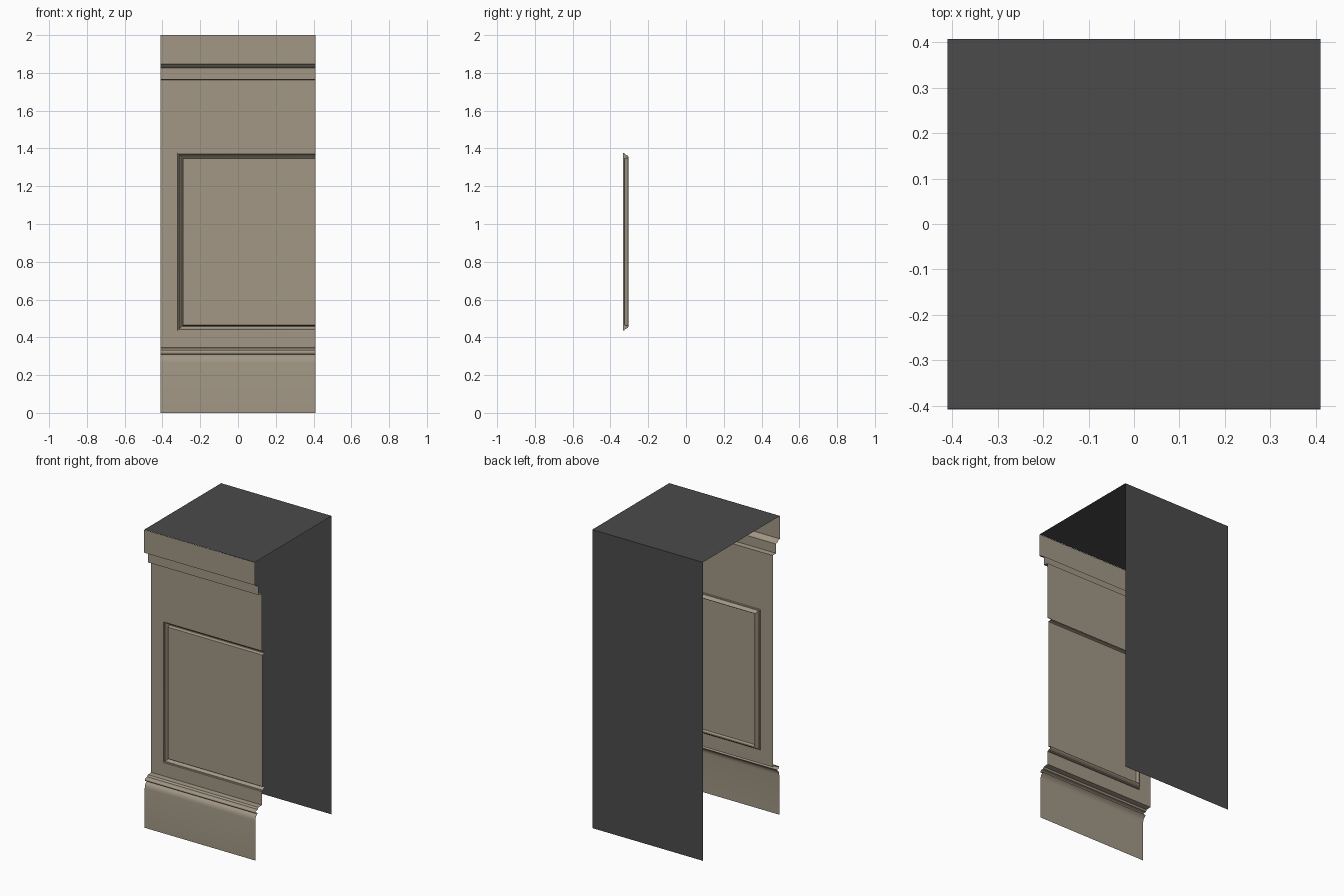
import bpy, math

if "Cube" in bpy.data.objects:
    bpy.data.objects.remove(bpy.data.objects["Cube"])

W, D, H = 0.41, 0.407, 2.0
FACE = -0.333                       # main front plane


def material(name, rgb):
    m = bpy.data.materials.new(name)
    m.diffuse_color = (*rgb, 1)
    m.use_nodes = True
    m.node_tree.nodes["Principled BSDF"].inputs["Base Color"].default_value = m.diffuse_color
    return m


TAN = material("tan_paint", (0.36, 0.31, 0.235))
DARK = material("dark_back", (0.07, 0.07, 0.07))


def make(name, verts, faces, mat, smooth=False):
    me = bpy.data.meshes.new(name)
    me.from_pydata(verts, [], faces)
    me.materials.append(mat)
    ob = bpy.data.objects.new(name, me)
    bpy.context.collection.objects.link(ob)
    if smooth:
        bpy.ops.object.select_all(action='DESELECT')
        ob.select_set(True)
        bpy.context.view_layer.objects.active = ob
        bpy.ops.object.shade_smooth_by_angle(angle=math.radians(35))
    return ob


def skin(name, rows, mat, smooth=True):
    """Join consecutive rows of points with quads."""
    n = len(rows[0])
    faces = [(i*n + j, i*n + j + 1, (i+1)*n + j + 1, (i+1)*n + j)
             for i in range(len(rows) - 1) for j in range(n - 1)]
    return make(name, [p for r in rows for p in r], faces, mat, smooth)


def strip(name, profile):
    """Run a (y, z) profile, listed upward, along x."""
    return skin(name, [[(-W, y, z), (W, y, z)] for y, z in profile], TAN)


def arc(cy, cz, r, a0, a1, n=6):
    return [(cy + r*math.cos(math.radians(a0 + (a1-a0)*i/n)),
             cz + r*math.sin(math.radians(a0 + (a1-a0)*i/n))) for i in range(n + 1)]


# Skirting board: plain face, curved shoulder, bead, slope back to the wall
strip("base_moulding",
      [(-0.402, 0), (-0.402, 0.265), (-0.400, 0.28), (-0.394, 0.293),
       (-0.384, 0.303), (-0.376, 0.309)]
      + [(-0.390, 0.310)] + arc(-0.390, 0.320, 0.010, 250, 90)
      + [(-0.376, 0.332), (-0.368, 0.343), (FACE, 0.345)])

# Cornice: lower fascia, small cove, tall top fascia
strip("top_moulding",
      [(FACE, 1.763), (-0.367, 1.765), (-0.367, 1.827), (-0.374, 1.829)]
      + [(-0.381, 1.831), (-0.388, 1.835), (-0.392, 1.841),
         (-0.398, 1.845), (-0.408, 1.846), (-0.408, H)])

# Flat wall around the panel, open at the right end
X0, Z0, Z1 = -0.32, 0.435, 1.377


def u_path(d, y):
    """U-shaped row inset by d from the panel outline."""
    return [(W, y, Z0 + d), (X0 + d, y, Z0 + d),
            (X0 + d, y, Z1 - d), (W, y, Z1 - d)]


outer = [(W, FACE, 0.345), (-W, FACE, 0.345), (-W, FACE, 1.763), (W, FACE, 1.763)]
skin("front_wall", [u_path(0, FACE), outer], TAN, False)

# Recessed panel moulding swept round three sides
groove = [(0, FACE), (0.002, -0.326), (0.007, -0.325), (0.010, -0.318),
          (0.014, -0.310), (0.018, -0.306), (0.022, -0.304), (0.025, -0.306),
          (0.027, -0.312), (0.028, -0.322), (0.030, -0.325)]
skin("panel_moulding", [u_path(d, y) for d, y in reversed(groove)], TAN)

# Centre panel
make("centre_panel", u_path(*groove[-1]), [(3, 2, 1, 0)], TAN)

# Plain back and top sheets
make("back_sheet", [(W, D, 0), (-W, D, 0), (-W, D, H), (W, D, H)], [(0, 1, 2, 3)], DARK)
make("top_sheet", [(-W, -D, H), (W, -D, H), (W, D, H), (-W, D, H)], [(0, 1, 2, 3)], DARK)

# Turn every front face toward -y
for ob in bpy.data.objects:
    if ob.name.endswith("_sheet"):
        continue
    me = ob.data
    if sum(p.normal.y * p.area for p in me.polygons) > 0:
        me.flip_normals()
